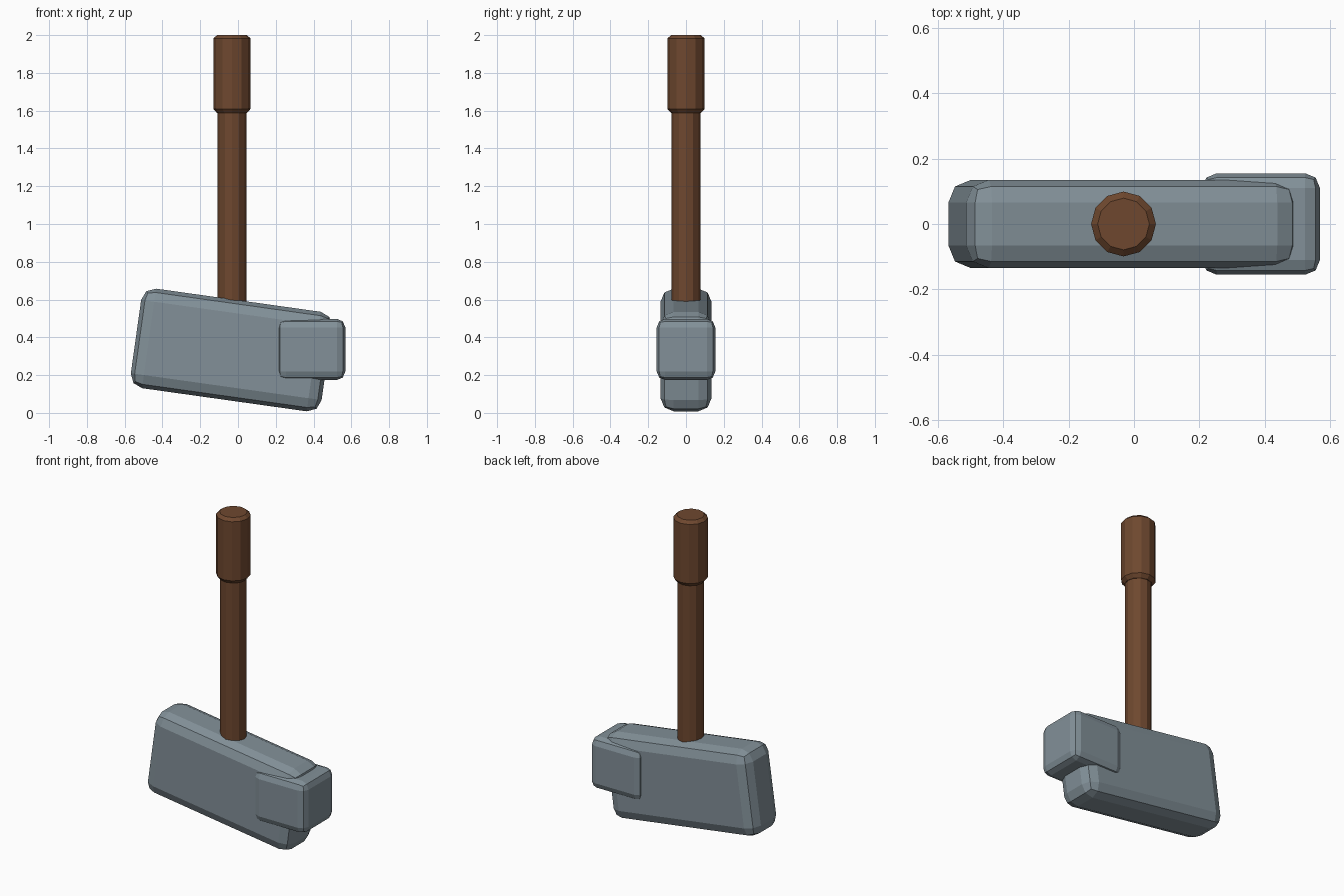
import bpy
import bmesh
from math import radians, cos, sin, pi

cube = bpy.data.objects.get("Cube")
if cube:
    bpy.data.objects.remove(cube, do_unlink=True)


def material(name, rgb):
    mat = bpy.data.materials.new(name)
    mat.use_nodes = True
    mat.diffuse_color = (*rgb, 1)
    bsdf = mat.node_tree.nodes["Principled BSDF"]
    bsdf.inputs["Base Color"].default_value = (*rgb, 1)
    bsdf.inputs["Roughness"].default_value = 0.7
    return mat


steel = material("blue grey steel", (0.223, 0.279, 0.314))
wood = material("brown wood", (0.156, 0.064, 0.028))


def finish(bm, name, mat):
    bmesh.ops.recalc_face_normals(bm, faces=bm.faces)
    mesh = bpy.data.meshes.new(name)
    bm.to_mesh(mesh)
    bm.free()
    mesh.materials.append(mat)
    obj = bpy.data.objects.new(name, mesh)
    bpy.context.collection.objects.link(obj)
    return obj


def rounded_block(name, size, centre, tilt, radius, mat):
    """Box with two-step rounded edges, tilted about y."""
    bm = bmesh.new()
    bmesh.ops.create_cube(bm, size=1)
    bmesh.ops.scale(bm, vec=size, verts=bm.verts)
    obj = finish(bm, name, mat)
    obj.location = centre
    obj.rotation_euler.y = radians(tilt)
    bevel = obj.modifiers.new("rounded edges", 'BEVEL')
    bevel.width = radius
    bevel.segments = 2
    return obj


def turned_part(name, profile, x, mat, sides=12):
    """Faceted solid turned about z from (radius, height) rings."""
    bm = bmesh.new()
    rings = [[bm.verts.new((x + r * cos(2 * pi * i / sides),
                            r * sin(2 * pi * i / sides), z))
              for i in range(sides)] for r, z in profile]
    for low, high in zip(rings, rings[1:]):
        for i in range(sides):
            j = (i + 1) % sides
            bm.faces.new((low[i], low[j], high[j], high[i]))
    bm.faces.new(rings[0])
    bm.faces.new(rings[-1])
    return finish(bm, name, mat)


# Head: tilted slab with an upright striking block on its left end
rounded_block("hammer_head", (1.02, 0.27, 0.532), (-0.035, 0, 0.333), 8, 0.07, steel)
rounded_block("striking_block", (0.36, 0.31, 0.324), (0.388, 0, 0.336), 0, 0.045, steel)

# Handle: shaft sunk into the head, with a thicker grip on top
turned_part("handle_shaft", [(0.076, 0.4), (0.076, 1.62)], -0.032, wood)
turned_part("handle_grip", [(0.079, 1.587), (0.099, 1.61), (0.099, 1.982), (0.079, 2.0)],
            -0.032, wood)
